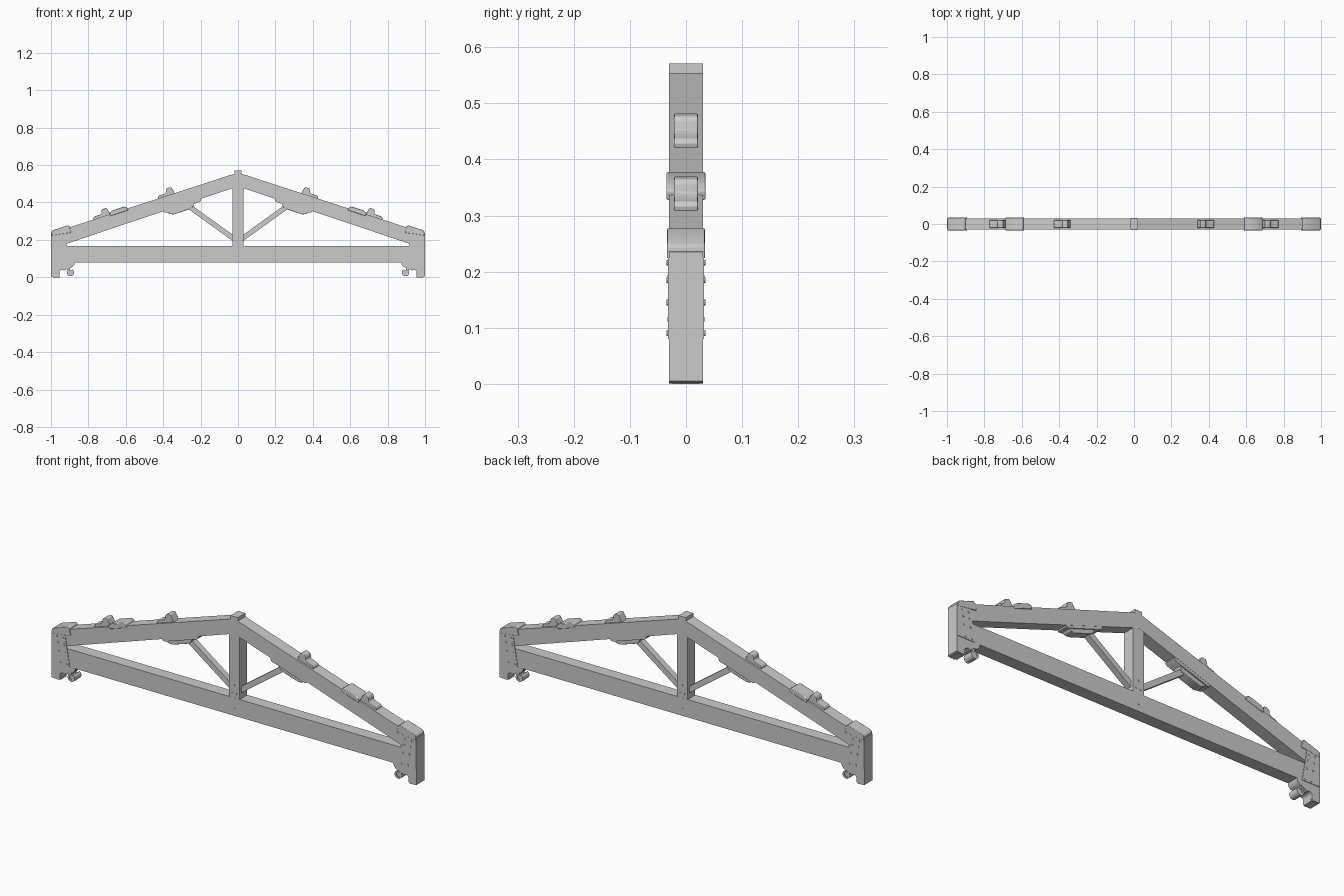
import bpy, bmesh, math
from mathutils import Matrix, Vector

if "Cube" in bpy.data.objects:
    bpy.data.objects.remove(bpy.data.objects["Cube"])

SLOPE = 0.325
ANG = math.atan(SLOPE)


def finish(name, bm, bevel=0.0, smooth=False):
    bmesh.ops.recalc_face_normals(bm, faces=bm.faces)
    mesh = bpy.data.meshes.new(name)
    bm.to_mesh(mesh)
    bm.free()
    ob = bpy.data.objects.new(name, mesh)
    bpy.context.collection.objects.link(ob)
    if bevel:
        m = ob.modifiers.new("edge_bevel", 'BEVEL')
        m.width = bevel
        m.segments = 2
        m.limit_method = 'ANGLE'
    if smooth:
        bpy.context.view_layer.objects.active = ob
        ob.select_set(True)
        bpy.ops.object.shade_smooth_by_angle(angle=math.radians(35))
        ob.select_set(False)
    return ob


def prism(name, pts, half, s=1, y=0.0, bevel=0.0, smooth=False):
    """Extrude an x-z profile along y; s = -1 mirrors it to the left."""
    bm = bmesh.new()
    a = [bm.verts.new((s * x, y - half, z)) for x, z in pts]
    b = [bm.verts.new((s * x, y + half, z)) for x, z in pts]
    bm.faces.new(a)
    bm.faces.new(b)
    n = len(pts)
    for i in range(n):
        j = (i + 1) % n
        bm.faces.new((a[i], a[j], b[j], b[i]))
    return finish(name, bm, bevel, smooth)


def rect(x0, x1, z0, z1):
    return [(x0, z0), (x1, z0), (x1, z1), (x0, z1)]


def on_roof(pts, shift=0.0, drop=0.0):
    """Map (x, height above rafter top) to x-z, heights square to the slope."""
    return [(x + shift + h * math.sin(ANG),
             0.56 - SLOPE * (x + shift) - drop + h * math.cos(ANG)) for x, h in pts]


def arc(cx, cz, r, a0, a1, n):
    return [(cx + r * math.cos(math.radians(a0 + (a1 - a0) * i / n)),
             cz + r * math.sin(math.radians(a0 + (a1 - a0) * i / n))) for i in range(n + 1)]


def bolts(name, spots, y, s=1, r=0.005):
    """Bolt heads on both the front and back faces."""
    bm = bmesh.new()
    for x, z in spots:
        for side in (-1, 1):
            mat = Matrix.Translation(Vector((s * x, side * y, z))) @ Matrix.Rotation(math.pi / 2, 4, 'X')
            bmesh.ops.create_cone(bm, cap_ends=True, segments=8, radius1=r, radius2=r,
                                  depth=0.006, matrix=mat)
    return finish(name, bm)


# Main timbers at the centre
prism("tie_beam", rect(-1, 1, 0.08, 0.168), 0.03)
prism("king_post", rect(-0.03, 0.03, 0.168, 0.52), 0.0295)
prism("ridge_block", [(-0.02, 0.545), (0.02, 0.545), (0.02, 0.571), (-0.02, 0.571)], 0.03)
bolts("king_post_bolts", [(0, 0.115), (-0.012, 0.19), (0.012, 0.19), (0, 0.23)], 0.03, r=0.004)

# Profiles on the right side
cleat = [(0.338, -0.004), (0.345, 0.034), (0.352, 0.038), (0.368, 0.038), (0.375, 0.032),
         (0.38, 0.018), (0.39, 0.014), (0.418, 0.014), (0.426, 0.008), (0.426, -0.004)]
pad = [(0.59, -0.01), (0.592, 0.008), (0.605, 0.015), (0.665, 0.015), (0.685, 0.008), (0.687, -0.01)]
cap = [(0.902, -0.03), (0.9, 0.006), (0.907, 0.013), (0.985, 0.013), (0.994, 0.008), (1.0, -0.012)]
corbel = ([(1, 0.08), (1, 0.005), (0.993, 0.002), (0.975, 0.002)]
          + arc(0.968, 0.014, 0.013, -60, -170, 5)
          + arc(0.94, 0.024, 0.016, 10, 140, 6)
          + [(0.918, 0.043), (0.905, 0.05), (0.885, 0.055), (0.875, 0.066), (0.872, 0.08)])

for s, side in ((1, "right"), (-1, "left")):
    # Rafter with plumb-cut ends
    prism(f"rafter_{side}", [(0, 0.56), (1, 0.235), (1, 0.168), (0.952, 0.168), (0, 0.486)], 0.03, s)

    # Diagonal strut from post foot to rafter
    d = Vector((0.27, 0.385)) - Vector((0.02, 0.205))
    n = Vector((-d.y, d.x)).normalized() * 0.0135
    a, b = Vector((0.02, 0.205)), Vector((0.27, 0.385))
    prism(f"strut_{side}", [tuple(a + n), tuple(b + n), tuple(b - n), tuple(a - n)], 0.015, s)

    # Stepped bracket under the rafter
    prism(f"strut_bearing_plate_{side}",
          on_roof([(0.2, 0.003), (0.2, -0.01), (0.21, -0.016), (0.388, -0.016), (0.397, -0.01), (0.397, 0.003)],
                  0, 0.074), 0.029, s, smooth=True)
    prism(f"strut_bearing_block_{side}",
          on_roof([(0.24, -0.012), (0.247, -0.027), (0.265, -0.036), (0.355, -0.036), (0.375, -0.027),
                   (0.382, -0.012)], 0, 0.074), 0.023, s, bevel=0.002, smooth=True)

    # Purlin cleats and saddle pad on the rafter back
    for i, sh in enumerate((0.0, 0.345)):
        prism(f"purlin_cleat_{i + 1}_{side}", on_roof(cleat, sh), 0.021, s, bevel=0.002, smooth=True)
    prism(f"saddle_pad_{side}", on_roof(pad), 0.035, s, bevel=0.003, smooth=True)

    # Eaves cap
    prism(f"eaves_cap_{side}", on_roof(cap), 0.0335, s, bevel=0.002, smooth=True)

    # Heel strap: side plates and bolts
    strap = [(0.925, 0.235), (0.998, 0.225), (0.998, 0.08), (0.9, 0.08)]
    for y in (-0.031, 0.031):
        prism(f"heel_plate_{side}", strap, 0.0015, s, y=y)
    bolts(f"heel_bolts_{side}",
          [(x - 0.15 * (0.22 - z), z) for z in (0.09, 0.145, 0.185, 0.216) for x in (0.937, 0.972)], 0.032, s)

    # Carved corbel and scroll beneath the beam end
    prism(f"corbel_{side}", corbel, 0.03, s, smooth=True)
    ring = arc(0.896, 0.026, 0.02, 120, 420, 12) + arc(0.896, 0.026, 0.011, 420, 120, 12)
    prism(f"corbel_scroll_{side}", ring, 0.026, s, smooth=True)
    prism(f"corbel_scroll_neck_{side}", rect(0.897, 0.915, 0.04, 0.056), 0.026, s)
    prism(f"corbel_scroll_eye_{side}", arc(0.896, 0.026, 0.012, 0, 330, 11), 0.022, s, smooth=True)
    prism(f"corbel_foot_{side}", rect(0.955, 0.99, 0.0, 0.01), 0.024, s, bevel=0.001)
